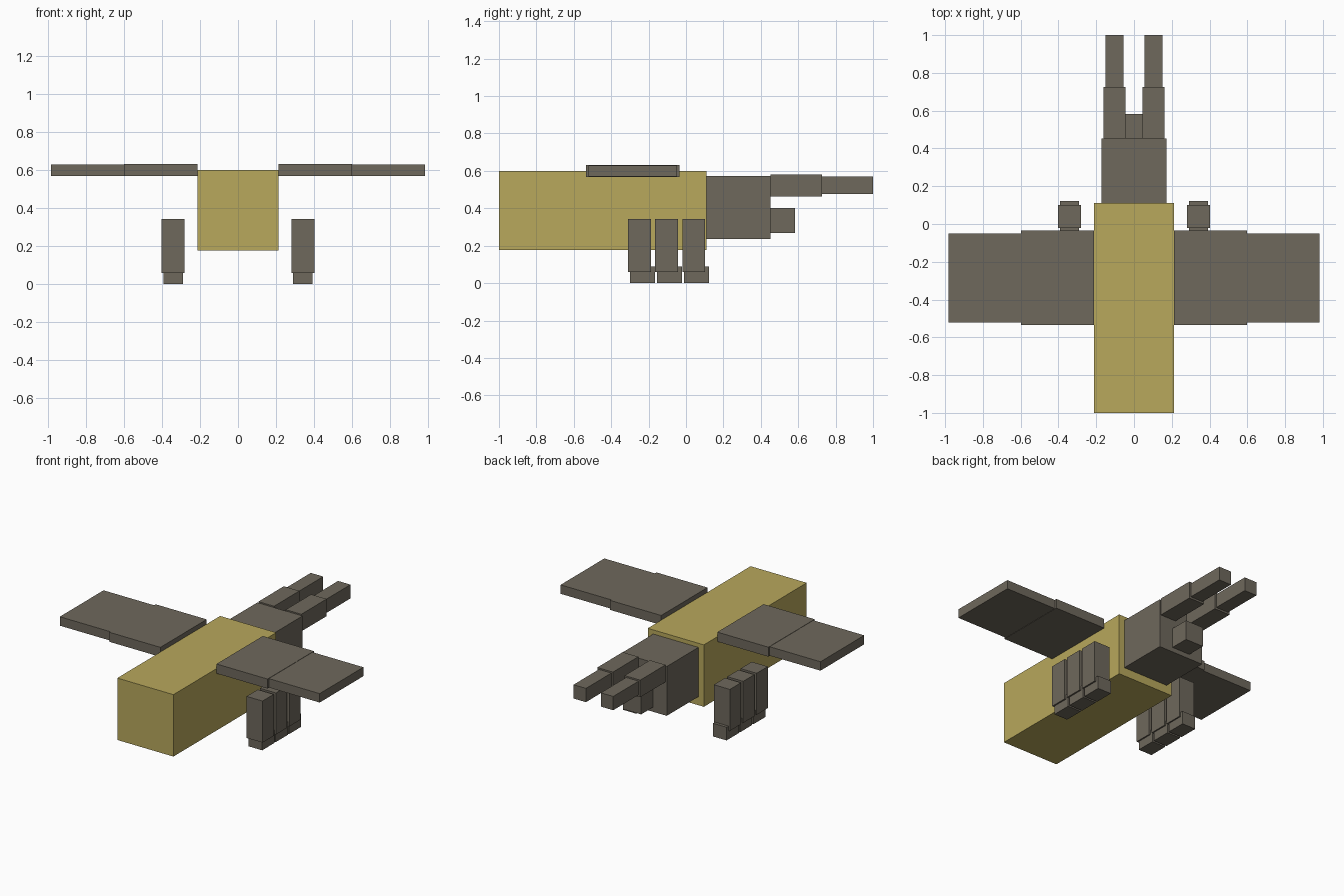
import bpy
import bmesh
from mathutils import Matrix, Vector

if "Cube" in bpy.data.objects:
    bpy.data.objects.remove(bpy.data.objects["Cube"])


def material(name, rgb):
    m = bpy.data.materials.new(name)
    m.diffuse_color = (*rgb, 1.0)
    m.use_nodes = True
    m.node_tree.nodes["Principled BSDF"].inputs["Base Color"].default_value = m.diffuse_color
    return m


YELLOW = material("dull_yellow", (0.479, 0.392, 0.107))
GREY = material("warm_grey", (0.156, 0.138, 0.107))


def box(name, x, y, z, mat):
    """Box spanning the given (min, max) range on each axis."""
    lo, hi = Vector((x[0], y[0], z[0])), Vector((x[1], y[1], z[1]))
    bm = bmesh.new()
    bmesh.ops.create_cube(bm, size=1.0, matrix=Matrix.Diagonal((*(hi - lo), 1.0)))
    mesh = bpy.data.meshes.new(name)
    bm.to_mesh(mesh)
    bm.free()
    mesh.materials.append(mat)
    ob = bpy.data.objects.new(name, mesh)
    ob.location = (lo + hi) / 2
    bpy.context.collection.objects.link(ob)


def pair(name, x, y, z, mat):
    """The same box on both sides."""
    box(name + "_right", x, y, z, mat)
    box(name + "_left", (-x[1], -x[0]), y, z, mat)


# Body, head and mouth along the centre line
box("body", (-0.212, 0.212), (-1.0, 0.11), (0.177, 0.60), YELLOW)
box("head", (-0.171, 0.171), (0.11, 0.452), (0.235, 0.572), GREY)
box("mouth", (-0.068, 0.068), (0.452, 0.582), (0.267, 0.402), GREY)

# Two-part antennae
pair("antenna_base", (0.044, 0.162), (0.452, 0.726), (0.464, 0.581), GREY)
pair("antenna_tip", (0.056, 0.15), (0.726, 1.0), (0.477, 0.571), GREY)

# Two-part wings
pair("wing_inner", (0.212, 0.598), (-0.535, -0.035), (0.567, 0.632), GREY)
pair("wing_outer", (0.598, 0.982), (-0.521, -0.049), (0.569, 0.630), GREY)

# Three legs with feet on each side
for i, label in enumerate(("front", "middle", "back")):
    y = -0.309 + 0.1445 * i
    pair(label + "_leg", (0.281, 0.402), (y, y + 0.121), (0.059, 0.343), GREY)
    pair(label + "_foot", (0.29, 0.392), (y + 0.01, y + 0.142), (0.0, 0.09), GREY)
